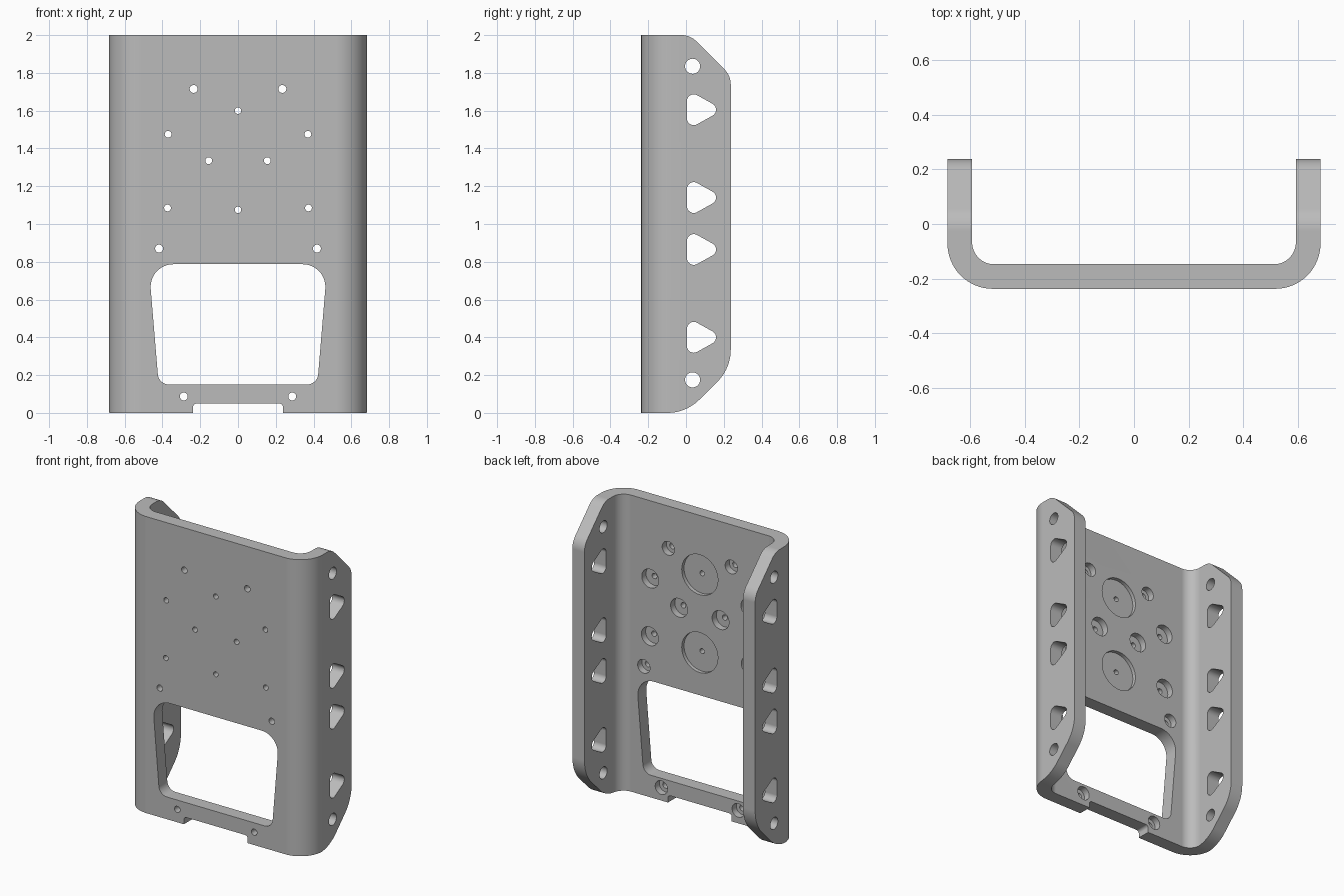
import bpy, bmesh, math
from mathutils import Vector

if "Cube" in bpy.data.objects:
    bpy.data.objects.remove(bpy.data.objects["Cube"], do_unlink=True)

grey = bpy.data.materials.new("plain grey")
grey.use_nodes = True
colour = (0.5, 0.5, 0.5, 1)
grey.diffuse_color = colour
grey.node_tree.nodes["Principled BSDF"].inputs["Base Color"].default_value = colour

# Ways to place a flat outline (u, v) at depth d
TOP = lambda u, v, d: (u, v, d)
FRONT = lambda u, v, d: (u, d, v)
SIDE = lambda u, v, d: (d, u, v)


def rounded(corners, seg=12):
    """Outline from (u, v, fillet radius) corners."""
    pts = []
    n = len(corners)
    for i, (u, v, r) in enumerate(corners):
        p = Vector((u, v))
        if r == 0:
            pts.append(p)
            continue
        a = (Vector(corners[i - 1][:2]) - p).normalized()
        b = (Vector(corners[(i + 1) % n][:2]) - p).normalized()
        half = a.angle(b) / 2
        centre = p + (a + b).normalized() * (r / math.sin(half))
        start = p + a * (r / math.tan(half)) - centre
        end = p + b * (r / math.tan(half)) - centre
        sweep = math.pi - 2 * half
        for k in range(seg + 1):
            t = k / seg
            w0 = math.sin((1 - t) * sweep) / math.sin(sweep)
            w1 = math.sin(t * sweep) / math.sin(sweep)
            pts.append(centre + start * w0 + end * w1)
    return pts


def circle(u, v, r, n=32):
    return [Vector((u + r * math.cos(2 * math.pi * k / n),
                    v + r * math.sin(2 * math.pi * k / n))) for k in range(n)]


def solid(name, prisms):
    """Object made of prisms: (outline, placement, low, high)."""
    bm = bmesh.new()
    for pts, place, lo, hi in prisms:
        low = [bm.verts.new(place(p.x, p.y, lo)) for p in pts]
        high = [bm.verts.new(place(p.x, p.y, hi)) for p in pts]
        bm.faces.new(low)
        bm.faces.new(high)
        for i in range(len(pts)):
            bm.faces.new((low[i - 1], low[i], high[i], high[i - 1]))
    bmesh.ops.recalc_face_normals(bm, faces=bm.faces)
    mesh = bpy.data.meshes.new(name)
    bm.to_mesh(mesh)
    bm.free()
    mesh.materials.append(grey)
    obj = bpy.data.objects.new(name, mesh)
    bpy.context.collection.objects.link(obj)
    return obj


def combine(target, tool, operation):
    mod = target.modifiers.new(tool.name, 'BOOLEAN')
    mod.operation, mod.object, mod.solver = operation, tool, 'EXACT'
    bpy.ops.object.modifier_apply(modifier=mod.name)
    bpy.data.objects.remove(tool, do_unlink=True)


# U-shaped channel with rounded bends
W, D, T = 0.682, 0.237, 0.09
channel = rounded([(-W, 0.4, 0), (-W, -D, 0.165), (W, -D, 0.165), (W, 0.4, 0),
                   (W - T, 0.4, 0), (W - T, T - D, 0.08),
                   (T - W, T - D, 0.08), (T - W, 0.4, 0)], 16)
bracket = solid("channel_bracket", [(channel, TOP, -0.1, 2.1)])
bpy.context.view_layer.objects.active = bracket
bracket.select_set(True)

# Side outline with chamfered, rounded flange ends
outline = rounded([(-0.5, 0, 0), (0, 0, 0.24), (D, 0.235, 0.24),
                   (D, 1.785, 0.11), (0.022, 2, 0.11), (-0.5, 2, 0)])
combine(bracket, solid("side_outline", [(outline, SIDE, -1, 1)]), 'INTERSECT')

# Flange openings: rounded triangles and round holes
side_cuts = [(rounded([(0.005, z - 0.107, 0.036), (0.197, z, 0.036),
                       (0.005, z + 0.107, 0.036)], 8), SIDE, -1, 1)
             for z in (0.4, 0.865, 1.14, 1.605)]
side_cuts += [(circle(0.035, z, 0.04), SIDE, -1, 1) for z in (0.175, 1.835)]
combine(bracket, solid("flange_openings", side_cuts), 'DIFFERENCE')

# Screw holes: x, z, hole radius, recess radius, recess depth
holes = [(0, 1.6, 0.017, 0.135, 0.025), (0, 1.075, 0.017, 0.135, 0.025)]
for x, z, r, recess in ((0.235, 1.715, 0.021, 0.046), (0.37, 1.475, 0.018, 0.063),
                        (0.155, 1.335, 0.018, 0.063), (0.373, 1.085, 0.018, 0.063),
                        (0.418, 0.87, 0.021, 0.046), (0.287, 0.087, 0.021, 0.046)):
    holes += [(s * x, z, r, recess, 0.045) for s in (-1, 1)]

# Recesses on the inner face
recesses = [(circle(x, z, c, 40), FRONT, T - D - d, 0) for x, z, r, c, d in holes]
combine(bracket, solid("recesses", recesses), 'DIFFERENCE')

# Through holes, tapered window and bottom notch
window = rounded([(-0.42, 0.15, 0.06), (0.42, 0.15, 0.06),
                  (0.473, 0.787, 0.12), (-0.473, 0.787, 0.12)])
notch = rounded([(-0.238, -0.1, 0), (0.238, -0.1, 0),
                 (0.238, 0.05, 0.02), (-0.238, 0.05, 0.02)], 6)
through = [(circle(x, z, r, 24), FRONT, -0.5, 0.5) for x, z, r, c, d in holes]
through += [(window, FRONT, -0.5, 0), (notch, FRONT, -0.5, 0)]
combine(bracket, solid("through_cuts", through), 'DIFFERENCE')

# Smooth bends, crisp edges, flat faces
bpy.ops.object.shade_smooth_by_angle(angle=math.radians(30))
weighted = bracket.modifiers.new("flat_faces", 'WEIGHTED_NORMAL')
weighted.keep_sharp = True
